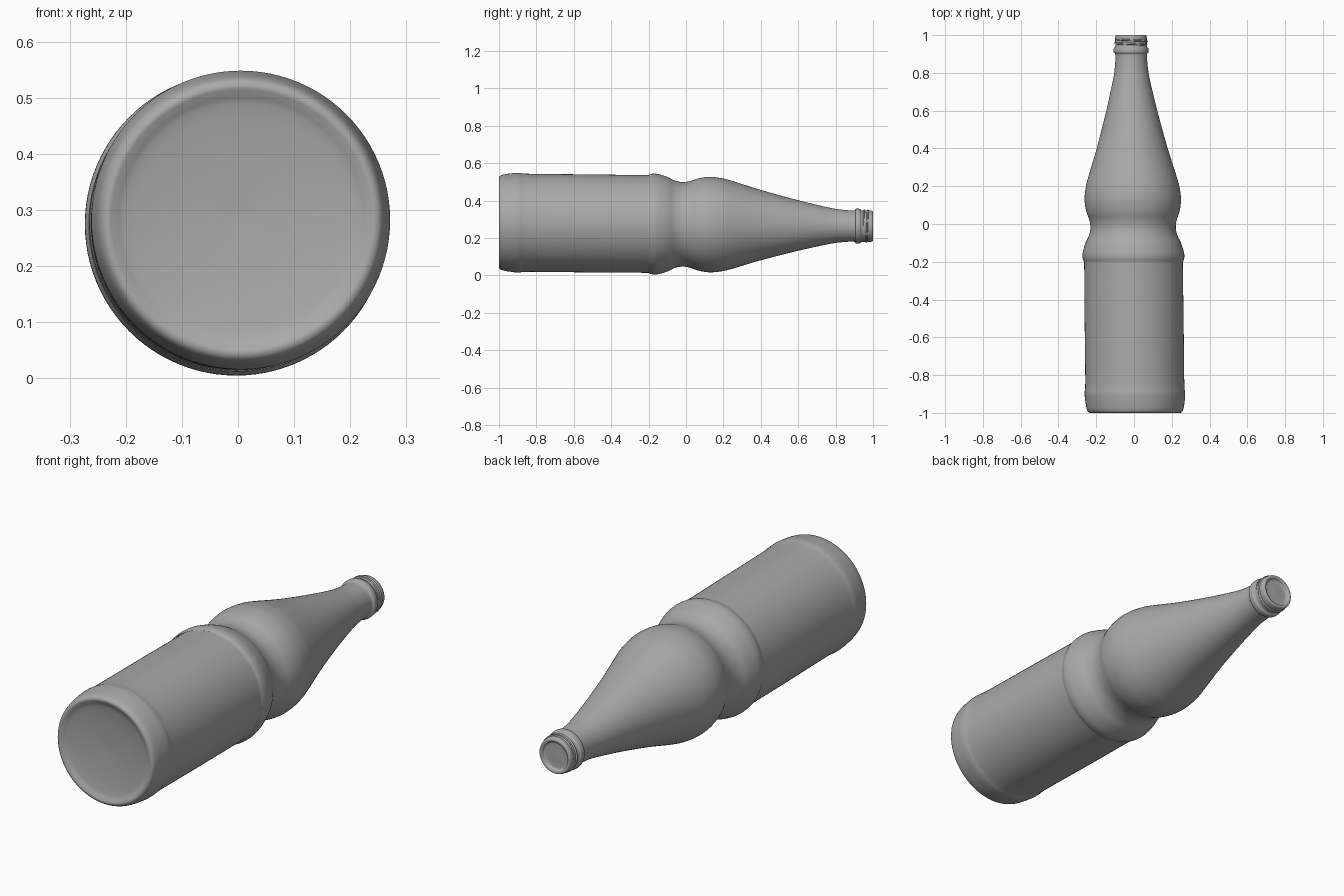
import bpy
import bmesh
from math import sin, cos, pi
from mathutils import Vector

SIDES = 96

cube = bpy.data.objects.get("Cube")
if cube:
    bpy.data.objects.remove(cube, do_unlink=True)

# One plain grey for the whole bottle
grey = bpy.data.materials.new("plain grey")
grey.use_nodes = True
colour = (0.4, 0.4, 0.4, 1)
grey.diffuse_color = colour
grey.node_tree.nodes["Principled BSDF"].inputs["Base Color"].default_value = colour


def around_axis(radius, y, angle):
    """Point at a radius from the bottle's slightly leaning centre line."""
    return Vector((-0.005 - 0.011 * y + radius * cos(angle), y,
                   0.273 - 0.01 * y + radius * sin(angle)))


def smooth_profile(points, steps):
    """Catmull-Rom curve through (radius, y) points."""
    pts = [Vector(p) for p in points]
    padded = [pts[0]] + pts + [pts[-1]]
    result = []
    for a, b, c, d in zip(padded, padded[1:], padded[2:], padded[3:]):
        for i in range(steps):
            t = i / steps
            result.append(0.5 * (2 * b + (c - a) * t
                                 + (2 * a - 5 * b + 4 * c - d) * t * t
                                 + (3 * b - a - 3 * c + d) * t ** 3))
    return result + [pts[-1]]


def lathe(name, points, steps):
    """Turn a profile around the centre line, closing the ends."""
    bm = bmesh.new()
    rings = []
    for radius, y in smooth_profile(points, steps):
        if radius < 0.001:
            rings.append([bm.verts.new(around_axis(0, y, 0))] * SIDES)
        else:
            rings.append([bm.verts.new(around_axis(radius, y, 2 * pi * k / SIDES))
                          for k in range(SIDES)])
    for low, high in zip(rings, rings[1:]):
        for k in range(SIDES):
            n = (k + 1) % SIDES
            corners = list(dict.fromkeys((low[k], low[n], high[n], high[k])))
            bm.faces.new(corners)
    bmesh.ops.recalc_face_normals(bm, faces=bm.faces)
    mesh = bpy.data.meshes.new(name)
    bm.to_mesh(mesh)
    bm.free()
    mesh.materials.append(grey)
    obj = bpy.data.objects.new(name, mesh)
    bpy.context.collection.objects.link(obj)
    bpy.ops.object.select_all(action='DESELECT')
    obj.select_set(True)
    bpy.context.view_layer.objects.active = obj
    bpy.ops.object.shade_smooth_by_angle(angle=pi / 4)
    return obj


# Dished base, label panel, waist, shoulder, neck, collar and closed mouth
bottle_profile = [
    (0, -.97), (.12, -.977), (.2, -.987), (.225, -.996), (.238, -1),
    (.25, -.993), (.258, -.97), (.265, -.92), (.266, -.89), (.262, -.83),
    (.262, -.5), (.261, -.22), (.263, -.2), (.269, -.18), (.268, -.15),
    (.253, -.1), (.234, -.06), (.226, -.02), (.231, .02), (.245, .06),
    (.253, .1), (.255, .14), (.249, .19), (.237, .24), (.188, .4),
    (.14, .58), (.107, .72), (.091, .8), (.084, .87), (.084, .9),
    (.092, .907), (.093, .92), (.091, .932), (.084, .938), (.084, .96),
    (.084, .985), (.081, .997), (.075, 1), (.066, .997), (.062, .988),
    (.04, .986), (0, .987),
]
lathe("bottle", bottle_profile, 4)

# Screw thread ridge winding around the mouth
curve = bpy.data.curves.new("neck_thread", 'CURVE')
curve.dimensions = '3D'
curve.bevel_depth = 0.005
curve.bevel_resolution = 3
curve.use_fill_caps = True
spline = curve.splines.new('POLY')
count = SIDES * 3 // 2
spline.points.add(count)
for i, point in enumerate(spline.points):
    t = i / count
    point.co = (*around_axis(0.084, 0.948 + 0.03 * t, 3 * pi * t), 1)
    point.radius = min(1, 10 * t + 0.1, 10 * (1 - t) + 0.1)
curve.materials.append(grey)
thread = bpy.data.objects.new("neck_thread", curve)
bpy.context.collection.objects.link(thread)
